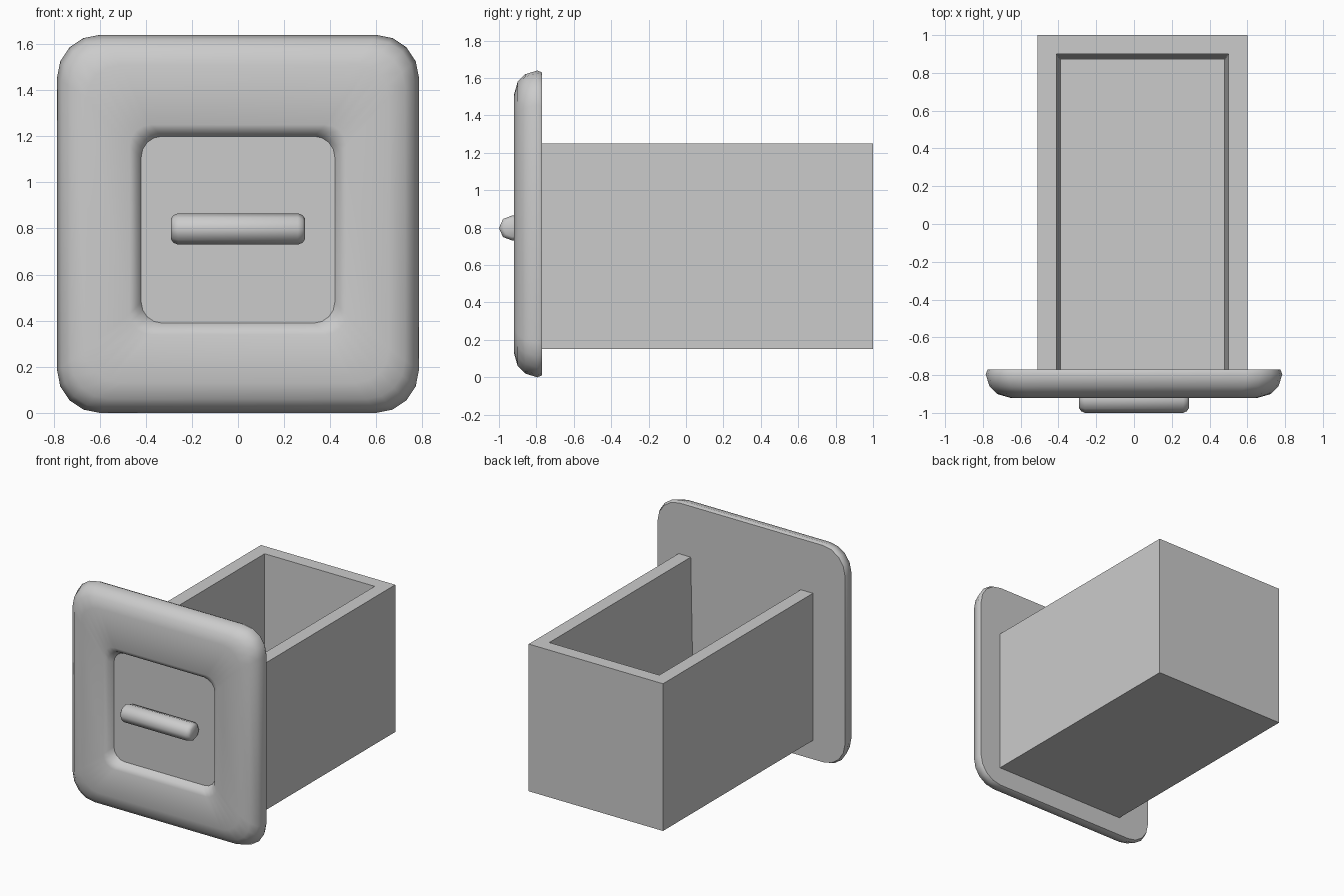
import bpy, bmesh, math

cube = bpy.data.objects.get("Cube")
if cube:
    bpy.data.objects.remove(cube, do_unlink=True)

grey = bpy.data.materials.new("plain grey")
grey.use_nodes = True
grey.diffuse_color = (0.6, 0.6, 0.6, 1)
grey.node_tree.nodes["Principled BSDF"].inputs["Base Color"].default_value = (0.6, 0.6, 0.6, 1)


def loft(bm, rings, closed=True):
    """Join successive rings of points with quads and return the vertex rings."""
    rows = [[bm.verts.new(p) for p in ring] for ring in rings]
    for a, b in zip(rows, rows[1:]):
        n = len(a)
        for i in range(n if closed else n - 1):
            j = (i + 1) % n
            bm.faces.new((a[i], a[j], b[j], b[i]))
    return rows


def finish(bm, name, smooth_angle=None):
    bmesh.ops.recalc_face_normals(bm, faces=bm.faces)
    mesh = bpy.data.meshes.new(name)
    bm.to_mesh(mesh)
    bm.free()
    mesh.materials.append(grey)
    obj = bpy.data.objects.new(name, mesh)
    bpy.context.collection.objects.link(obj)
    if smooth_angle:
        bpy.ops.object.select_all(action="DESELECT")
        obj.select_set(True)
        bpy.context.view_layer.objects.active = obj
        bpy.ops.object.shade_smooth_by_angle(angle=math.radians(smooth_angle))
    return obj


def rounded_rect(half_x, half_z, radius, y, z, steps=4):
    """Rounded rectangle in the xz plane."""
    pts = []
    for k, (sx, sz) in enumerate(((1, 1), (-1, 1), (-1, -1), (1, -1))):
        for s in range(steps + 1):
            a = math.pi / 2 * (k + s / steps)
            pts.append((sx * (half_x - radius) + radius * math.cos(a), y,
                        z + sz * (half_z - radius) + radius * math.sin(a)))
    return pts


# Front panel: rounded rim, flat face and a sunken middle
bm = bmesh.new()
outer = [(0.01, -0.77), (0, -0.795), (0.02, -0.86), (0.06, -0.9), (0.13, -0.92)]
rings = [rounded_rect(0.785 - d, 0.82 - d, 0.185 - d * 0.3, y, 0.82) for d, y in outer]
recess = [(0.05, -0.92), (0.02, -0.905), (0, -0.865)]
rings += [rounded_rect(0.42 + d, 0.405 + d, 0.09, y, 0.795) for d, y in recess]
rows = loft(bm, rings)
bm.faces.new(rows[0])
bm.faces.new(rows[-1])
finish(bm, "front_panel", 50)


# Drawer box: open top, tapered inside, front closed by the panel
def u_path(left, right, back, z, front=-0.77):
    return [(left, front, z), (left, back, z), (right, back, z), (right, front, z)]


bm = bmesh.new()
rows = loft(bm, [u_path(-0.51, 0.6, 1, 0.15), u_path(-0.51, 0.6, 1, 1.25),
                 u_path(-0.41, 0.5, 0.9, 1.25), u_path(-0.39, 0.48, 0.87, 0.25)], closed=False)
bm.faces.new(rows[0])
bm.faces.new(rows[-1])
bm.faces.new([r[0] for r in rows] + [r[-1] for r in reversed(rows)])
finish(bm, "drawer_box")

# Handle: eight-sided bar with bevelled ends
bm = bmesh.new()
rings = []
for x, scale in ((-0.29, 0.68), (-0.28, 0.88), (-0.26, 1), (0.26, 1), (0.28, 0.88), (0.29, 0.68)):
    rings.append([(x, -0.927 + 0.073 * scale * math.cos(i * math.pi / 4),
                   0.798 + 0.068 * scale * math.sin(i * math.pi / 4)) for i in range(8)])
rows = loft(bm, rings)
bm.faces.new(rows[0])
bm.faces.new(rows[-1])
finish(bm, "handle", 50)
